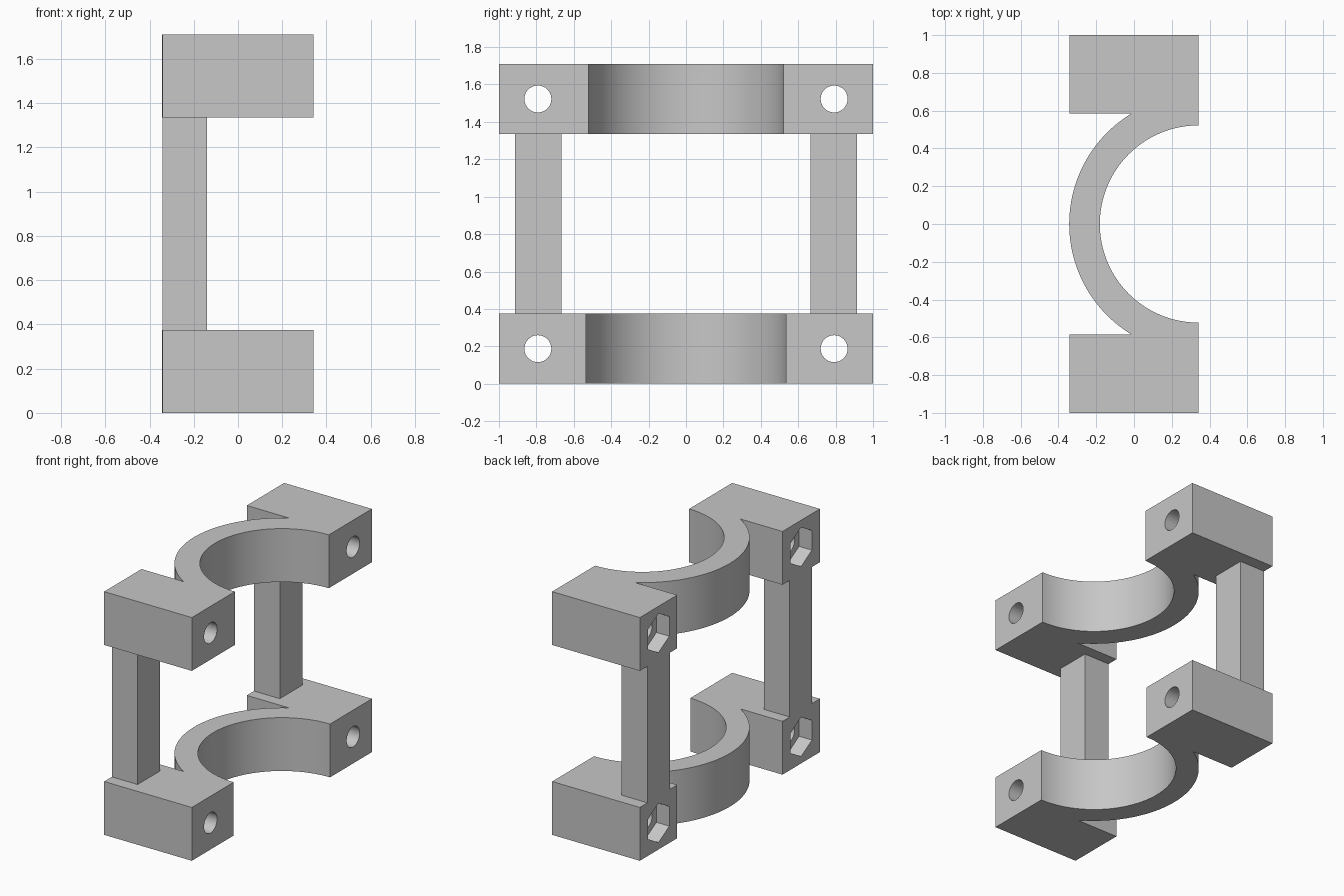
import bpy, bmesh, math

if "Cube" in bpy.data.objects:
    bpy.data.objects.remove(bpy.data.objects["Cube"])

HALF_X, CX = 0.341, 0.341          # half depth of blocks, centre of the arcs
OUTER_R, STEP_Y = 0.684, 0.585     # outer arc radius, inner edge of the blocks
CLAMP_H, TOP_Z = 0.375, 1.335
HOLE_Y, HOLE_R = 0.792, 0.072
NUT_R, NUT_DEPTH = 0.138, 0.10

grey = bpy.data.materials.new("light_grey")
grey.diffuse_color = (0.57, 0.57, 0.57, 1)
grey.use_nodes = True
grey.node_tree.nodes["Principled BSDF"].inputs["Base Color"].default_value = grey.diffuse_color


def make_object(name, bm):
    bmesh.ops.recalc_face_normals(bm, faces=bm.faces[:])
    mesh = bpy.data.meshes.new(name)
    bm.to_mesh(mesh)
    bm.free()
    mesh.materials.append(grey)
    obj = bpy.data.objects.new(name, mesh)
    bpy.context.collection.objects.link(obj)
    return obj


def prism(name, points, offset):
    """Extrude a closed outline of 3D points along offset."""
    bm = bmesh.new()
    face = bm.faces.new([bm.verts.new(p) for p in points])
    ext = bmesh.ops.extrude_face_region(bm, geom=[face])
    moved = [v for v in ext["geom"] if isinstance(v, bmesh.types.BMVert)]
    bmesh.ops.translate(bm, verts=moved, vec=offset)
    return make_object(name, bm)


def arc(radius, start, end, steps):
    angles = [start + (end - start) * i / steps for i in range(steps + 1)]
    return [(CX + radius * math.cos(a), radius * math.sin(a)) for a in angles]


def cut(obj, cutter):
    mod = obj.modifiers.new("cut", 'BOOLEAN')
    mod.operation, mod.solver, mod.object = 'DIFFERENCE', 'EXACT', cutter
    bpy.context.view_layer.update()
    graph = bpy.context.evaluated_depsgraph_get()
    mesh = bpy.data.meshes.new_from_object(obj.evaluated_get(graph))
    obj.modifiers.clear()
    obj.data = mesh
    bpy.data.objects.remove(cutter)


def x_cutter(x, y, z, radius, sides, length):
    """Prism along x; six sides give a hexagon with a point at the top."""
    pts = [(x, y + radius * math.sin(math.tau * i / sides),
            z + radius * math.cos(math.tau * i / sides)) for i in range(sides)]
    cutter = prism("cutter", pts, (length, 0, 0))
    cutter.hide_render = True
    return cutter


def clamp(name, z, inner_r):
    # outline: two bolt blocks joined by a half ring
    a = math.pi - math.asin(STEP_Y / OUTER_R)
    outline = [(HALF_X, 1), (-HALF_X, 1), (-HALF_X, STEP_Y)]
    outline += arc(OUTER_R, a, math.tau - a, 48)
    outline += [(-HALF_X, -STEP_Y), (-HALF_X, -1), (HALF_X, -1)]
    outline += arc(inner_r, math.pi * 1.5, math.pi * 0.5, 64)
    obj = prism(name, [(x, y, z) for x, y in outline], (0, 0, CLAMP_H))
    # bolt holes with hexagonal nut pockets at the back
    mid = z + CLAMP_H / 2
    for y in (-HOLE_Y, HOLE_Y):
        cut(obj, x_cutter(-0.5, y, mid, HOLE_R, 40, 1.0))
        cut(obj, x_cutter(-0.5, y, mid, NUT_R, 6, 0.5 - HALF_X + NUT_DEPTH))
    for p in obj.data.polygons:
        p.use_smooth = True
    obj.data.set_sharp_from_angle(angle=math.radians(30))


clamp("lower_clamp", 0, 0.535)
clamp("upper_clamp", TOP_Z, 0.522)

# upright posts between the clamps
for side, s in (("left", -1), ("right", 1)):
    corners = [(-HALF_X, 0.665), (-0.14, 0.665), (-0.14, 0.915), (-HALF_X, 0.915)]
    prism(side + "_post", [(x, s * y, CLAMP_H) for x, y in corners],
          (0, 0, TOP_Z - CLAMP_H))
